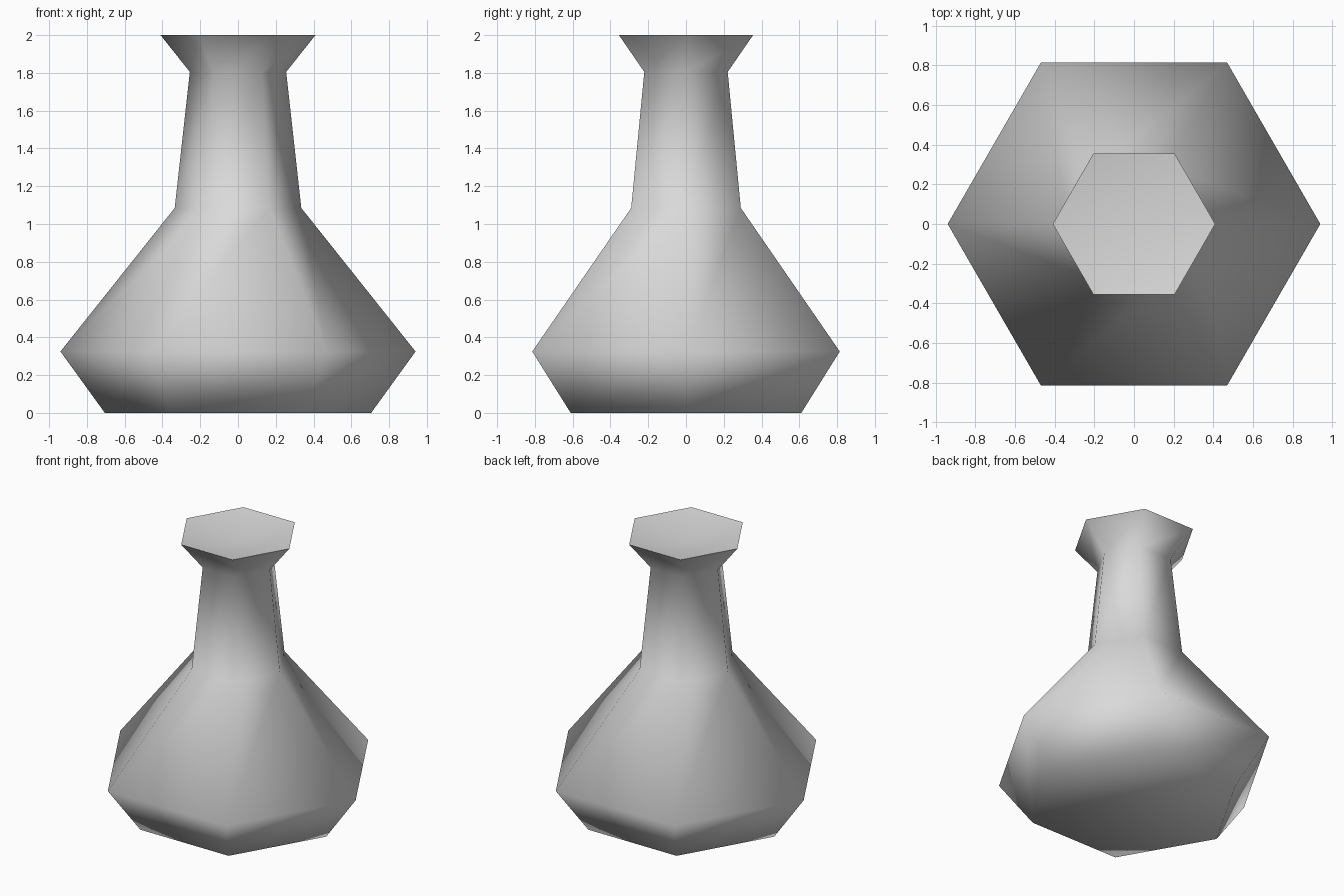
import bpy
import bmesh
from math import cos, sin, pi, radians

cube = bpy.data.objects.get("Cube")
if cube:
    bpy.data.objects.remove(cube, do_unlink=True)

# One flat grey for the whole vase
grey = bpy.data.materials.new("light_grey")
grey.use_nodes = True
colour = (0.7, 0.7, 0.7, 1.0)
grey.diffuse_color = colour
grey.node_tree.nodes["Principled BSDF"].inputs["Base Color"].default_value = colour

SIDES = 6
# Radius and height of each ring: base, belly, shoulder, neck, lip
PROFILE = [(0.705, 0.0), (0.94, 0.325), (0.335, 1.085), (0.255, 1.805), (0.41, 2.0)]
LIP_DIP = 0.07


def ring(bm, radius, z):
    return [bm.verts.new((radius * cos(2 * pi * i / SIDES),
                          radius * sin(2 * pi * i / SIDES), z))
            for i in range(SIDES)]


bm = bmesh.new()
rings = [ring(bm, r, z) for r, z in PROFILE]

# Walls between neighbouring rings
for low, high in zip(rings, rings[1:]):
    for i in range(SIDES):
        j = (i + 1) % SIDES
        bm.faces.new((low[i], low[j], high[j], high[i]))

# Flat base
bm.faces.new(rings[0][::-1])

# Shallow dished top inside the lip
lip = rings[-1]
centre = bm.verts.new((0, 0, PROFILE[-1][1] - LIP_DIP))
for i in range(SIDES):
    bm.faces.new((lip[i], lip[(i + 1) % SIDES], centre))

mesh = bpy.data.meshes.new("vase")
bm.to_mesh(mesh)
bm.free()
mesh.materials.append(grey)
vase = bpy.data.objects.new("vase", mesh)
bpy.context.collection.objects.link(vase)

# Smooth walls, sharp base and lip edges
bpy.ops.object.select_all(action="DESELECT")
vase.select_set(True)
bpy.context.view_layer.objects.active = vase
bpy.ops.object.shade_smooth_by_angle(angle=radians(80))
